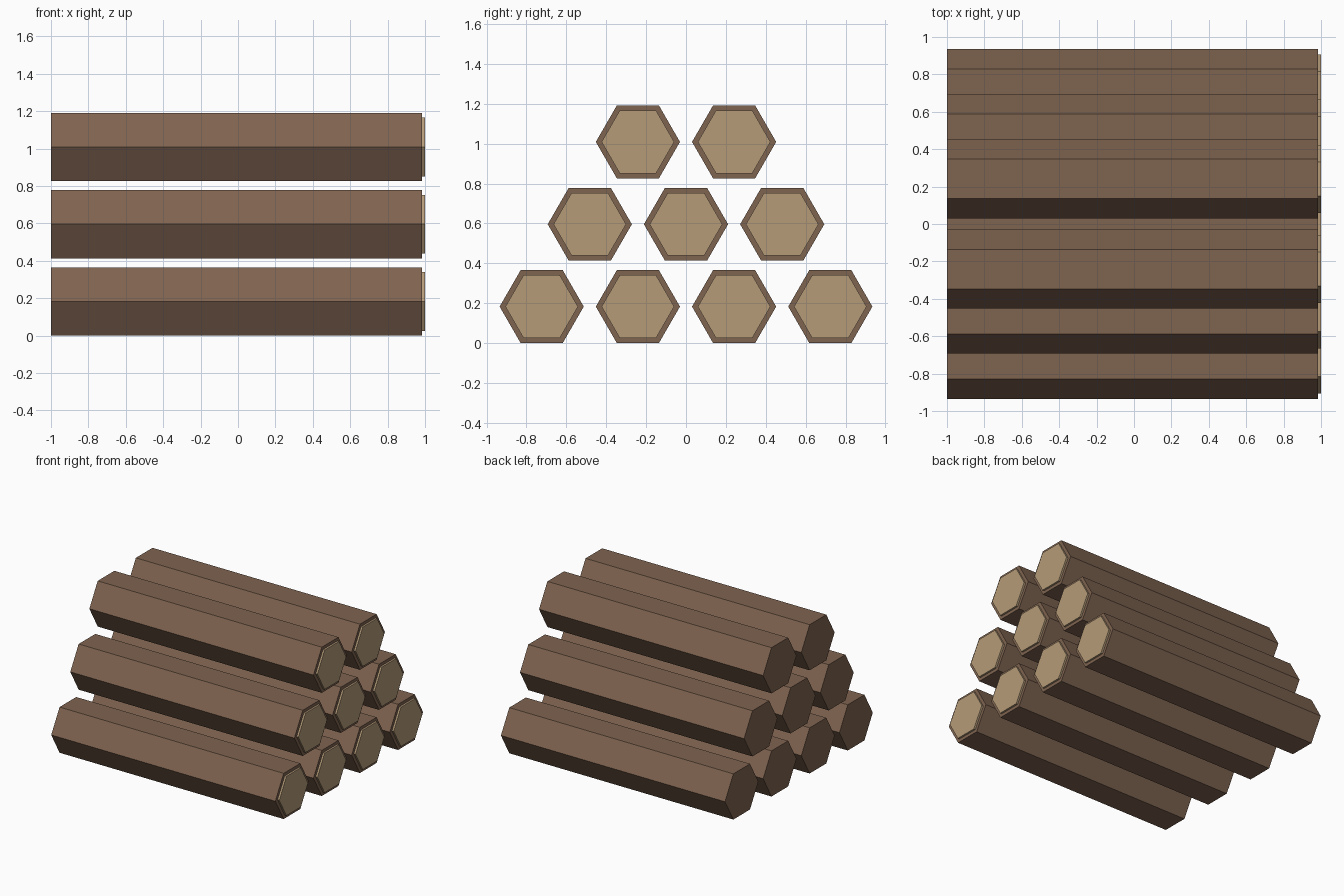
import bpy
import math

if "Cube" in bpy.data.objects:
    bpy.data.objects.remove(bpy.data.objects["Cube"])

LOG_R, CUT_R = 0.211, 0.182
Y_STEP, Z_STEP = 0.4825, 0.413
BASE_Z = LOG_R * math.cos(math.pi / 6)


def material(name, color):
    m = bpy.data.materials.new(name)
    m.diffuse_color = color
    m.use_nodes = True
    m.node_tree.nodes["Principled BSDF"].inputs["Base Color"].default_value = m.diffuse_color
    return m


def hex_bar(name, radius, x0, x1, y, z, mat):
    bpy.ops.mesh.primitive_cylinder_add(
        vertices=6, radius=radius, depth=x1 - x0,
        location=((x0 + x1) / 2, y, z), rotation=(0, math.pi / 2, 0))
    ob = bpy.context.object
    ob.name = name
    ob.data.materials.append(mat)


bark = material("bark", (0.21, 0.125, 0.08, 1))
cut_wood = material("cut_wood", (0.46, 0.33, 0.19, 1))

# Pyramid stack: rows of 4, 3 and 2 logs, pale cut face on the +x end only
for row, count in enumerate((4, 3, 2)):
    z = BASE_Z + row * Z_STEP
    for i in range(count):
        y = (i - (count - 1) / 2) * Y_STEP
        hex_bar(f"log_{row}_{i}", LOG_R, -1.0, 0.985, y, z, bark)
        hex_bar(f"log_cut_face_{row}_{i}", CUT_R, 0.975, 1.0, y, z, cut_wood)
